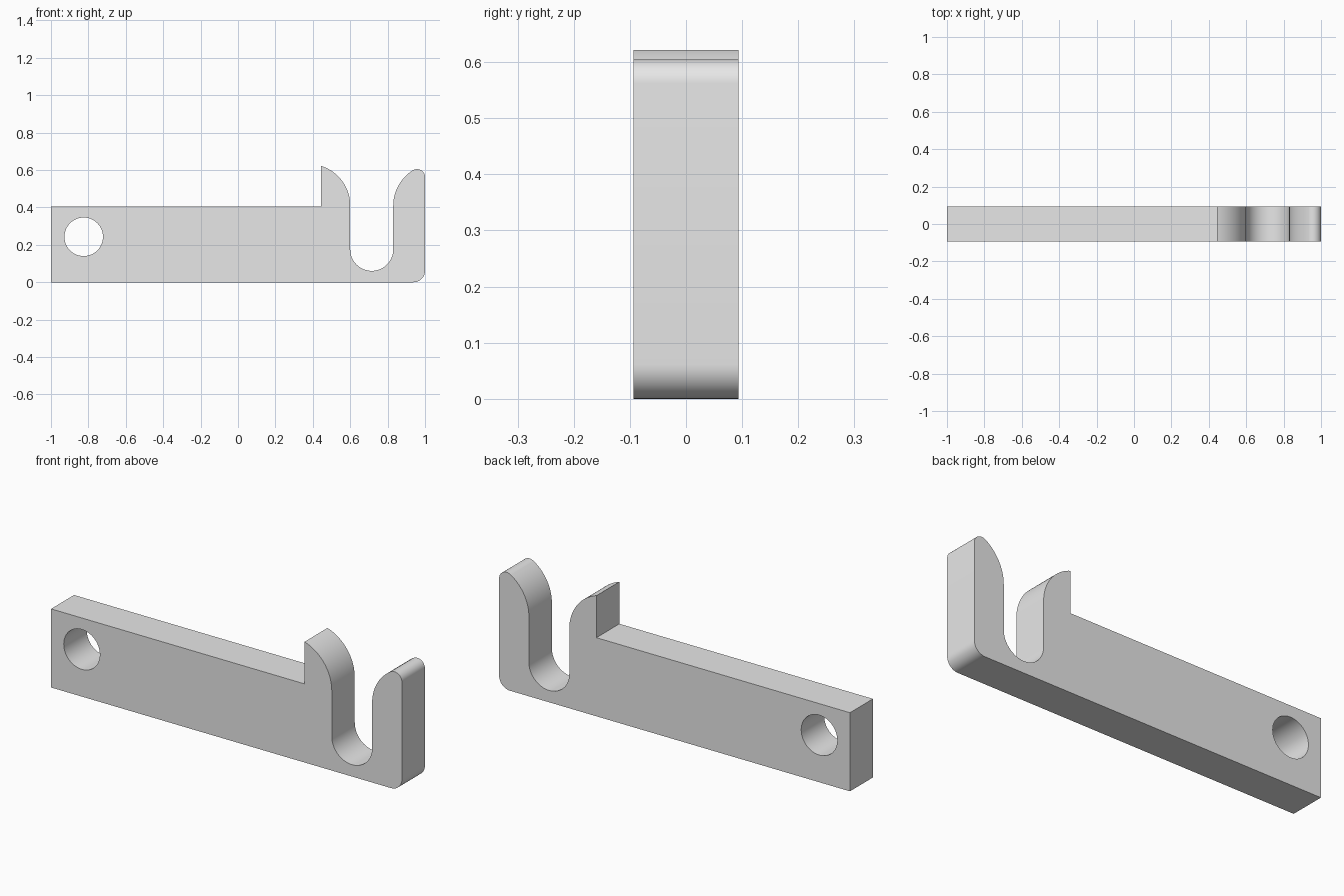
import bpy
import bmesh
from math import sin, cos, pi, radians

if "Cube" in bpy.data.objects:
    bpy.data.objects.remove(bpy.data.objects["Cube"])

HALF_DEPTH = 0.0935


def arc(cx, cz, r, start, end, n):
    """Points along a circular arc, angles in degrees."""
    return [(cx + r * cos(radians(start + (end - start) * i / n)),
             cz + r * sin(radians(start + (end - start) * i / n)))
            for i in range(n + 1)]


# Side outline: long bar, rounded corner, hooked tip, U slot, curved horn
outline = [(-1, 0)]
outline += arc(0.938, 0.062, 0.062, -90, 0, 12)        # lower corner
outline += arc(0.957, 0.562, 0.043, 0, 121.7, 16)      # prong tip
outline += arc(1.052, 0.41, 0.222, 121.7, 180, 16)     # prong inner curve
outline += arc(0.715, 0.176, 0.115, 0, -180, 32)       # slot bottom
outline += arc(0.378, 0.41, 0.222, 0, 72.5, 20)        # horn curve
outline += [(0.445, 0.405), (-1, 0.405)]

# Round mounting hole
hole = arc(-0.825, 0.243, 0.103, 0, 360, 48)[:-1]

# Filled 2D curve, extruded to full thickness
curve = bpy.data.curves.new("latch_bar", "CURVE")
curve.dimensions = "2D"
curve.fill_mode = "BOTH"
curve.extrude = HALF_DEPTH
for loop in (outline, hole):
    spline = curve.splines.new("POLY")
    spline.points.add(len(loop) - 1)
    for p, (x, z) in zip(spline.points, loop):
        p.co = (x, z, 0, 1)
    spline.use_cyclic_u = True

bar = bpy.data.objects.new("latch_bar", curve)
bpy.context.collection.objects.link(bar)
bpy.context.view_layer.objects.active = bar
bar.select_set(True)
bar.rotation_euler.x = pi / 2
bpy.ops.object.convert(target="MESH")
bpy.ops.object.transform_apply(rotation=True)
bar = bpy.context.object

# Weld the caps to the walls
bm = bmesh.new()
bm.from_mesh(bar.data)
bmesh.ops.remove_doubles(bm, verts=bm.verts, dist=0.0002)
bmesh.ops.recalc_face_normals(bm, faces=bm.faces)
bm.to_mesh(bar.data)
bm.free()

grey = bpy.data.materials.new("plain grey")
grey.diffuse_color = (0.8, 0.8, 0.8, 1)
grey.use_nodes = True
grey.node_tree.nodes["Principled BSDF"].inputs["Base Color"].default_value = grey.diffuse_color
bar.data.materials.clear()
bar.data.materials.append(grey)
bpy.ops.object.shade_smooth_by_angle(angle=radians(30))
